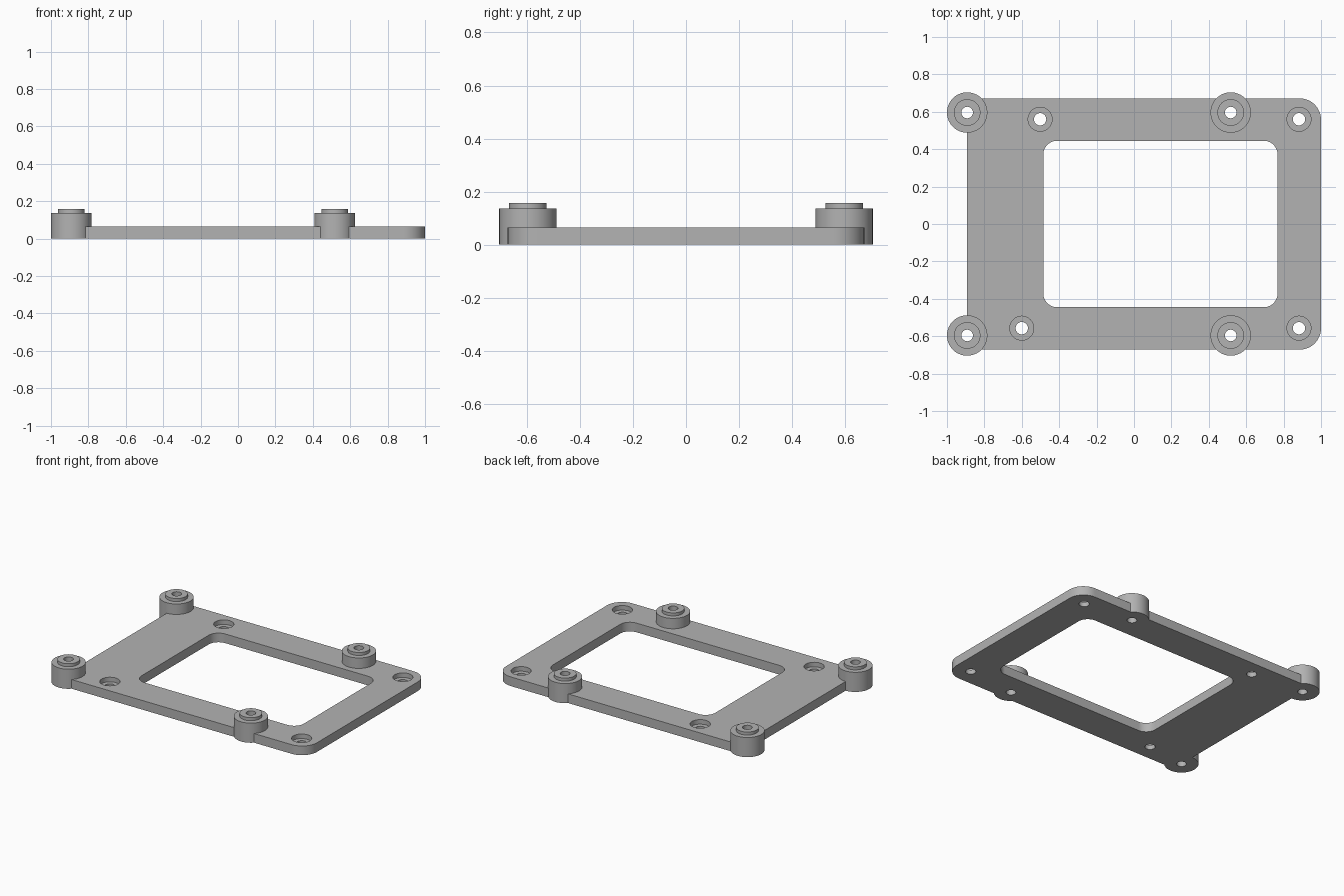
import bpy
import bmesh
from math import cos, sin, pi

if "Cube" in bpy.data.objects:
    bpy.data.objects.remove(bpy.data.objects["Cube"], do_unlink=True)

PLATE_TOP, BOSS_TOP, LIP_TOP = 0.064, 0.137, 0.158
BOSSES = [(x, y) for x in (-0.892, 0.517) for y in (-0.596, 0.596)]
SCREWS = [(-0.6, -0.557), (0.882, -0.557), (-0.502, 0.56), (0.882, 0.56)]

grey = bpy.data.materials.new("plain_grey")
grey.use_nodes = True
GREY = (0.45, 0.45, 0.45, 1)
grey.diffuse_color = GREY
grey.node_tree.nodes["Principled BSDF"].inputs["Base Color"].default_value = GREY


def prism(name, outline, z0, z1):
    """Solid with the given outline between two heights."""
    bm = bmesh.new()
    face = bm.faces.new([bm.verts.new((x, y, z0)) for x, y in outline])
    top = bmesh.ops.extrude_face_region(bm, geom=[face])["geom"]
    verts = [g for g in top if isinstance(g, bmesh.types.BMVert)]
    bmesh.ops.translate(bm, verts=verts, vec=(0, 0, z1 - z0))
    bmesh.ops.recalc_face_normals(bm, faces=bm.faces)
    mesh = bpy.data.meshes.new(name)
    bm.to_mesh(mesh)
    bm.free()
    mesh.materials.append(grey)
    obj = bpy.data.objects.new(name, mesh)
    bpy.context.collection.objects.link(obj)
    return obj


def circle(centre, r, sides=64):
    return [(centre[0] + r * cos(2 * pi * i / sides),
             centre[1] + r * sin(2 * pi * i / sides)) for i in range(sides)]


def rounded_rect(x0, x1, y0, y1, right_r, left_r, steps=12):
    """Counter-clockwise rectangle, with a corner radius for each end."""
    corners = [(x1, y1, right_r, -1, -1), (x0, y1, left_r, 1, -1),
               (x0, y0, left_r, 1, 1), (x1, y0, right_r, -1, 1)]
    points = []
    for quarter, (x, y, r, sx, sy) in enumerate(corners):
        count = steps if r else 0
        for i in range(count + 1):
            a = pi / 2 * (quarter + i / max(count, 1))
            points.append((x + sx * r + r * cos(a), y + sy * r + r * sin(a)))
    return points


def combine(target, tool, operation):
    """Bake one boolean into the target and discard the tool."""
    mod = target.modifiers.new("combine", "BOOLEAN")
    mod.operation, mod.object, mod.solver = operation, tool, "EXACT"
    graph = bpy.context.evaluated_depsgraph_get()
    baked = bpy.data.meshes.new_from_object(target.evaluated_get(graph))
    target.modifiers.clear()
    target.data = baked
    bpy.data.objects.remove(tool, do_unlink=True)


# Flat plate, rounded at the right end, with a rounded window
frame = prism("mounting_frame",
              rounded_rect(-0.892, 1, -0.672, 0.672, 0.115, 0), 0, PLATE_TOP)
combine(frame, prism("window", rounded_rect(-0.485, 0.768, -0.445, 0.445, 0.075, 0.075),
                     -0.1, 0.2), "DIFFERENCE")

# Standoffs with a raised lip and a through hole
for spot in BOSSES:
    combine(frame, prism("standoff", circle(spot, 0.108), 0, BOSS_TOP), "UNION")
    combine(frame, prism("lip", circle(spot, 0.071), 0.1, LIP_TOP), "UNION")
    combine(frame, prism("bore", circle(spot, 0.031, 32), -0.1, 0.3), "DIFFERENCE")

# Counterbored screw holes
for spot in SCREWS:
    combine(frame, prism("counterbore", circle(spot, 0.064), 0.032, 0.2), "DIFFERENCE")
    combine(frame, prism("screw_hole", circle(spot, 0.033, 32), -0.1, 0.2), "DIFFERENCE")

# Smooth the round walls and keep the rims sharp
bpy.ops.object.select_all(action="DESELECT")
frame.select_set(True)
bpy.context.view_layer.objects.active = frame
bpy.ops.object.shade_smooth_by_angle()
